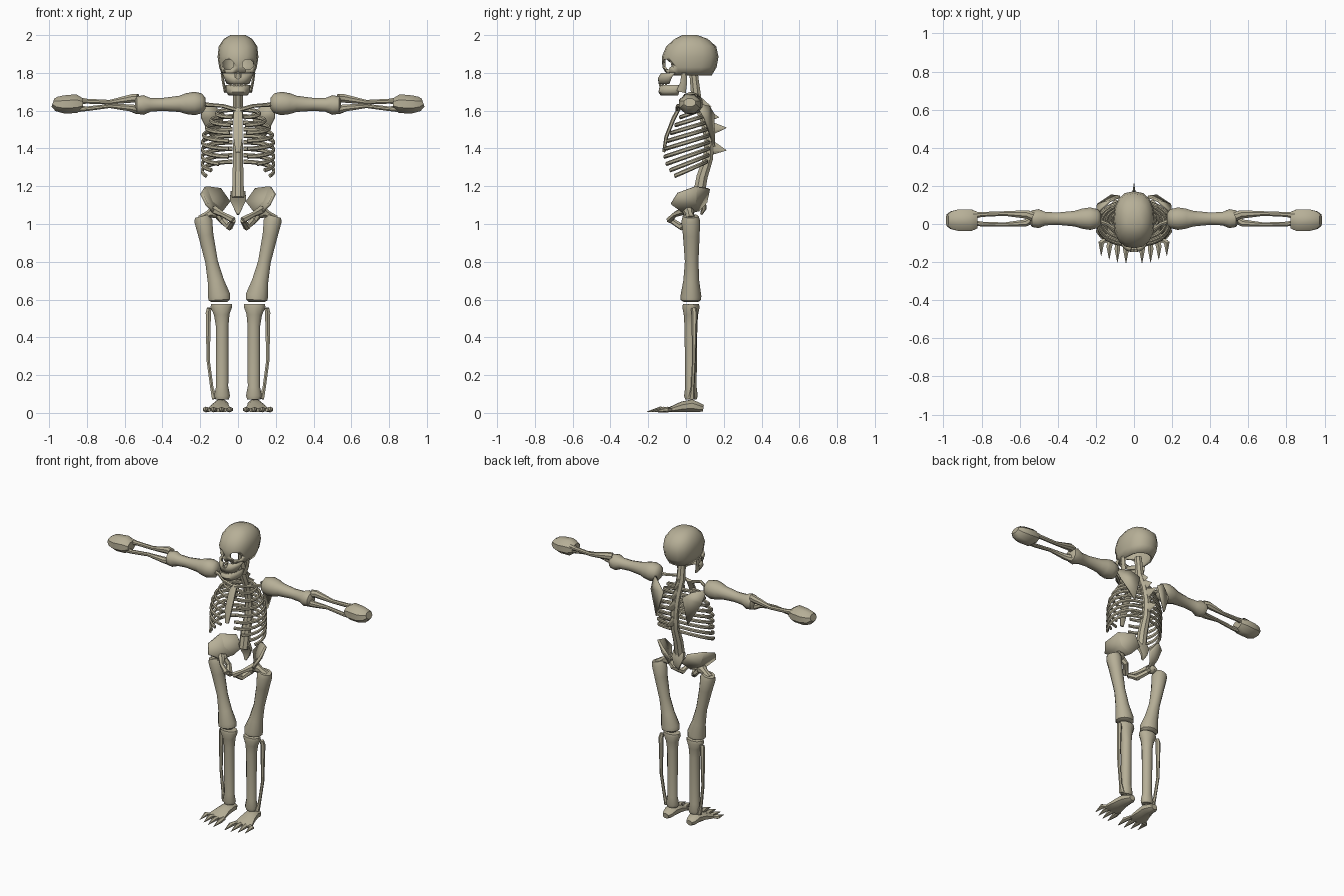
import bpy, bmesh, math
from mathutils import Vector

bone = bpy.data.materials.new("bone")
bone.diffuse_color = (0.47, 0.43, 0.31, 1)


def finish(name, bm, mirror=False, thick=0, angle=40):
    bmesh.ops.recalc_face_normals(bm, faces=bm.faces)
    me = bpy.data.meshes.new(name)
    bm.to_mesh(me)
    bm.free()
    me.materials.append(bone)
    for p in me.polygons:
        p.use_smooth = True
    me.set_sharp_from_angle(angle=math.radians(angle))
    ob = bpy.data.objects.new(name, me)
    bpy.context.collection.objects.link(ob)
    if thick:
        m = ob.modifiers.new("thickness", 'SOLIDIFY')
        m.thickness = thick
        m.offset = -1
    if mirror:
        ob.modifiers.new("mirror", 'MIRROR')
    return ob


def skin(bm, rings, closed=True):
    """Bridge successive rings of vertices."""
    for a, b in zip(rings, rings[1:]):
        n = len(a)
        for j in range(n if closed else n - 1):
            k = (j + 1) % n
            bm.faces.new((a[j], a[k], b[k], b[j]))


def add_tube(bm, pts, radii, segs=8):
    """Sweep an ellipse along pts; each radius is a number or (side, up)."""
    pts = [Vector(p) for p in pts]
    d = pts[-1] - pts[0]
    ref = Vector((0, 1, 0)) if abs(d.z) > 0.75 * d.length else Vector((0, 0, 1))
    rings = []
    for i, p in enumerate(pts):
        t = (pts[min(i + 1, len(pts) - 1)] - pts[max(i - 1, 0)]).normalized()
        side = t.cross(ref).normalized()
        up = side.cross(t)
        r = radii[i] if isinstance(radii, list) else radii
        a, b = r if isinstance(r, tuple) else (r, r)
        ring = []
        for j in range(segs):
            w = 2 * math.pi * (j + 0.5) / segs
            ring.append(bm.verts.new(p + side * a * math.cos(w) + up * b * math.sin(w)))
        rings.append(ring)
    skin(bm, rings)
    bm.faces.new(rings[0])
    bm.faces.new(rings[-1])


def tube(name, pts, radii, segs=8, mirror=True):
    bm = bmesh.new()
    add_tube(bm, pts, radii, segs)
    return finish(name, bm, mirror)


def shell(name, rows, arc=180, segs=16, cap=False, thick=0.012):
    """Stacked ovals (z, front, back, half width), open behind if arc < 180."""
    bm = bmesh.new()
    full = arc == 180
    rings = []
    for z, f, b, hw in rows:
        ring = []
        for j in range(segs if full else segs + 1):
            w = math.radians(arc) * (2 * j / segs - 1)
            c, s = math.cos(w), math.sin(w)
            c = math.copysign(abs(c) ** 0.85, c)
            s = math.copysign(abs(s) ** 0.85, s)
            ring.append(bm.verts.new((hw * s, (f + b) / 2 - (b - f) / 2 * c, z)))
        rings.append(ring)
    skin(bm, rings, full)
    if cap:
        bm.faces.new(rings[-1])
    return finish(name, bm, thick=thick)


# Skull: hollow braincase, face and jaw
cranium = shell("cranium", [
    (1.785, -.10, .135, .083), (1.83, -.125, .162, .10), (1.885, -.128, .172, .108),
    (1.94, -.105, .16, .102), (1.98, -.06, .115, .075), (2.0, -.02, .06, .04)], cap=True)
face = shell("face", [
    (1.80, -.132, .06, .086), (1.775, -.148, .04, .076), (1.74, -.146, .0, .06)], arc=80)
shell("jaw", [
    (1.735, -.138, .06, .066), (1.70, -.146, .05, .064), (1.68, -.135, .03, .05)], arc=95)
tube("jaw_branch", [(.068, -.025, 1.70), (.078, -.012, 1.75), (.085, -.01, 1.80)],
     [(.008, .025), (.008, .018), (.008, .014)], 6)
bm = bmesh.new()
for i in range(8):
    w = math.radians(-52 + 104 * i / 7)
    x, y = .057 * math.sin(w), -.05 - .09 * math.cos(w)
    add_tube(bm, [(x, y, 1.73), (x, y, 1.752)], .0065, 4)
finish("teeth", bm)

# Eye and nose hole cutter
bm = bmesh.new()
for s in (-1, 1):
    add_tube(bm, [(s * .052, -.3, 1.845), (s * .052, -.03, 1.845)], (.031, .029), 8)
add_tube(bm, [(0, -.3, 1.787), (0, -.03, 1.787)], (.017, .02), 6)
cutter = finish("hole_cutter", bm)
cutter.hide_render = True
for ob in (cranium, face):
    m = ob.modifiers.new("holes", 'BOOLEAN')
    m.operation = 'DIFFERENCE'
    m.object = cutter

# Spine with rear spikes
spine = [(1.80, .04), (1.66, .055), (1.55, .10), (1.45, .122),
         (1.35, .118), (1.25, .085), (1.14, .065)]
tube("spine", [(0, y, z) for z, y in spine],
     [.024, .029, .027, .027, .028, .032, .034], 8, False)


def spine_y(z):
    for (z0, y0), (z1, y1) in zip(spine, spine[1:]):
        if z1 <= z <= z0:
            return y0 + (y1 - y0) * (z0 - z) / (z0 - z1)


bm = bmesh.new()
for base, ty, tz in ((1.63, .135, 1.62), (1.575, .175, 1.565),
                     (1.505, .215, 1.51), (1.405, .215, 1.39)):
    add_tube(bm, [(0, spine_y(base), base), (0, ty, tz)], [(.017, .047), (.001, .001)], 6)
finish("spine_spikes", bm)

# Rib cage
bm = bmesh.new()
for i in range(9):
    f = i / 8
    zb = 1.605 - .275 * f
    yb = spine_y(zb)
    yf = -.03 - .085 * math.sin(min(1, f * 1.6) * math.pi / 2)
    w = .115 + .075 * math.sin(min(1, f * 2) * math.pi / 2)
    drop = .04 + .06 * f
    end = math.pi * (.94 if i < 6 else .94 - .09 * (i - 5))
    pts = []
    for k in range(11):
        a = .1 + (end - .1) * k / 10
        pts.append((w * math.sin(a) ** .8, (yb + yf) / 2 + (yb - yf) / 2 * math.cos(a),
                    zb - drop * (1 - math.cos(a)) / 2))
    add_tube(bm, pts, (.008, .0115), 6)
finish("ribs", bm, True)
tube("breastbone", [(0, -.035, 1.615), (0, -.065, 1.56), (0, -.105, 1.46), (0, -.118, 1.38)],
     [(.024, .01), (.028, .011), (.028, .01), (.014, .008)], 6, False)
tube("collar_bone", [(.01, -.045, 1.605), (.08, -.045, 1.625), (.14, 0, 1.63), (.2, .02, 1.635)],
     [.012, .01, .01, .014], 6)


def plate(name, pts, faces, thick):
    b = bmesh.new()
    v = [b.verts.new(p) for p in pts]
    for f in faces:
        b.faces.new([v[i] for i in f])
    return finish(name, b, True, thick, 25)


plate("shoulder_blade", [(.075, .15, 1.585), (.13, .125, 1.625), (.2, .06, 1.64),
                         (.195, .105, 1.56), (.12, .155, 1.41)],
      [(0, 1, 3), (1, 2, 3), (0, 3, 4)], .012)

# Arms
AY = .028
tube("upper_arm", [(x, AY, 1.64 - (x - .17) * .03) for x in
                   (.172, .19, .23, .275, .31, .40, .465, .50, .535, .545)],
     [.028, .052, .062, .055, .043, .034, .037, .052, .046, .03], 10)
tube("forearm_outer", [(.53, AY + .01, 1.665), (.56, .05, 1.665), (.68, .055, 1.645),
                       (.80, .05, 1.65), (.88, .04, 1.655)],
     [.025, .024, .013, .014, .025], 8)
tube("forearm_inner", [(.53, AY, 1.605), (.57, .005, 1.615), (.68, -.003, 1.625),
                       (.80, .0, 1.61), (.88, .01, 1.61)],
     [.025, .02, .012, .013, .022], 8)
tube("fist", [(.82, .02, 1.637), (.855, .02, 1.637), (.92, .02, 1.633), (.96, .02, 1.636),
              (.98, .02, 1.643)],
     [(.046, .03), (.062, .054), (.062, .052), (.05, .042), (.034, .024)], 8)

# Pelvis
rim = [(.04, .10, 1.12), (.09, .115, 1.19), (.165, .05, 1.2), (.187, -.045, 1.165),
       (.16, -.08, 1.11), (.115, -.01, 1.06), (.075, .06, 1.075)]
plate("hip_wing", rim + [(.135, .045, 1.12)],
      [(i, (i + 1) % 7, 7) for i in range(7)], .016)
tube("sacrum", [(0, .07, 1.17), (0, .085, 1.13), (0, .095, 1.08), (0, .08, 1.05)],
     [(.045, .025), (.05, .02), (.024, .014), (.006, .006)], 6, False)
tube("pubic_bar", [(.125, 0, 1.075), (.08, -.06, 1.05), (.025, -.088, 1.02)],
     [.024, .014, .018], 6)
tube("sit_bone", [(.12, .01, 1.065), (.085, .02, 1.02), (.045, -.025, .985), (.025, -.08, 1.02)],
     [.022, .018, .02, .014], 6)

# Legs
tube("thigh_ball", [(.10, .01, 1.055), (.115, .012, 1.06), (.14, .015, 1.06), (.155, .018, 1.05),
                    (.19, .025, 1.02)], [.016, .03, .03, .022, .032], 8)
tube("thigh", [(.19, .025, 1.042), (.183, .025, 1.015), (.17, .028, .94), (.14, .03, .80),
               (.118, .028, .70), (.10, .026, .62), (.098, .026, .598), (.098, .026, .588)],
     [(.042, .042), (.05, .05), (.042, .044), (.035, .036), (.045, .042),
      (.062, .055), (.06, .054), (.045, .04)], 10)
tube("shin", [(.088, .026, .577), (.088, .026, .56), (.086, .026, .52), (.084, .026, .46),
              (.084, .026, .14), (.084, .026, .09), (.084, .026, .07)],
     [(.058, .042), (.06, .046), (.043, .038), (.035, .034), (.034, .03), (.044, .036),
      (.036, .03)], 10)
tube("calf_bone", [(.152, .04, .555), (.157, .045, .53), (.158, .042, .28), (.138, .035, .13),
                   (.122, .03, .075)], [.014, .016, .01, .01, .018], 6)

# Feet with pointed toes
tube("foot", [(.09, .092, .025), (.09, .07, .028), (.09, .03, .038), (.095, -.02, .032),
              (.10, -.07, .02), (.102, -.1, .014)],
     [(.022, .018), (.036, .027), (.044, .036), (.05, .03), (.062, .018), (.062, .011)], 8)
bm = bmesh.new()
for bx, tx, ty in ((.05, .042, -.207), (.085, .087, -.202), (.12, .13, -.187), (.152, .172, -.168)):
    add_tube(bm, [(bx, -.085, .016), (tx, ty + .07, .018), (tx, ty, .006)],
             [(.015, .012), (.017, .015), (.001, .001)], 6)
finish("toes", bm, True)
